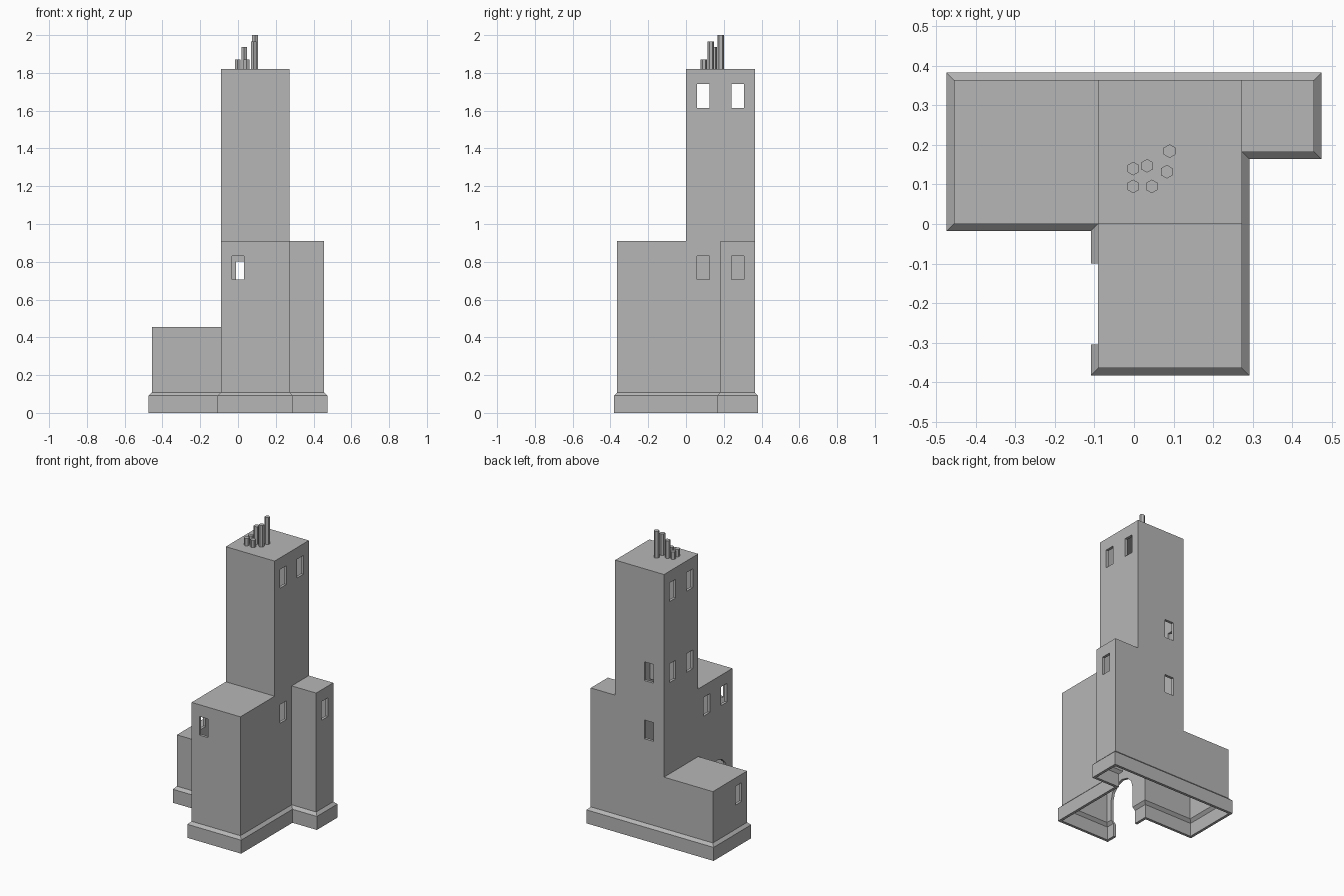
import bpy, bmesh, math
from mathutils import Matrix

if "Cube" in bpy.data.objects:
    bpy.data.objects.remove(bpy.data.objects["Cube"])

U = 0.182          # building module
T = 0.1 * U        # wall thickness and plinth overhang

grey = bpy.data.materials.new("plain_grey")
grey.diffuse_color = (0.47, 0.47, 0.47, 1)
grey.use_nodes = True
grey.node_tree.nodes["Principled BSDF"].inputs["Base Color"].default_value = grey.diffuse_color


def make(name, bm):
    bmesh.ops.recalc_face_normals(bm, faces=bm.faces)
    me = bpy.data.meshes.new(name)
    bm.to_mesh(me)
    bm.free()
    me.materials.append(grey)
    ob = bpy.data.objects.new(name, me)
    bpy.context.collection.objects.link(ob)
    return ob


def loft(bm, rings):
    vs = [[bm.verts.new(p) for p in r] for r in rings]
    n = len(vs[0])
    for a, b in zip(vs, vs[1:]):
        for i in range(n):
            bm.faces.new((a[i], a[(i + 1) % n], b[(i + 1) % n], b[i]))
    bm.faces.new(vs[0])
    bm.faces.new(vs[-1])


def block(name, x0, x1, y0, y1, h, inset=0, floor=0):
    """Box on a wider chamfered plinth."""
    bm = bmesh.new()
    rings = []
    for off, z in ((T, floor), (T, 0.5 * U), (0, 0.6 * U), (0, h * U - inset)):
        o = off - inset
        a, b, c, d = x0 * U - o, x1 * U + o, y0 * U - o, y1 * U + o
        rings.append([(a, c, z), (b, c, z), (b, d, z), (a, d, z)])
    loft(bm, rings)
    return make(name, bm)


def boolean(ob, other, op):
    m = ob.modifiers.new("bool", 'BOOLEAN')
    m.object, m.operation, m.solver = other, op, 'EXACT'
    me = bpy.data.meshes.new_from_object(
        ob.evaluated_get(bpy.context.evaluated_depsgraph_get()))
    ob.modifiers.clear()
    ob.data = me
    bpy.data.objects.remove(other)


# tower, left wing, front wing, right wing (wings run into the tower)
PARTS = [(-0.5, 1.5, 0, 2, 10), (-2.5, 0.4, 0, 2, 2.5),
         (-0.5, 1.5, -2, 1.2, 5), (0.7, 2.5, 1, 2, 5)]


def mass(name, **kw):
    ob = block(name, *PARTS[0], **kw)
    for p in PARTS[1:]:
        boolean(ob, block("wing", *p, **kw), 'UNION')
    return ob


# hollow shell, open underneath
building = mass("building_shell")
boolean(building, mass("hollow", inset=T, floor=-0.2), 'DIFFERENCE')

# window openings: wall centre points and whether the wall faces along x
WINDOWS = [(1.5 * U, y * U, 1.678, True) for y in (0.5, 1.5)]
WINDOWS += [(-0.5 * U, y * U, z, True) for y in (0.5, 1.5) for z in (1.678, 1.132)]
WINDOWS += [(-0.5 * U, y * U, 0.768, True) for y in (-0.5, -1.5)]
WINDOWS += [(1.5 * U, 0.5 * U, 0.768, True), (2.5 * U, 1.5 * U, 0.768, True),
            (-2.5 * U, 0.5 * U, 0.335, True), (0, -2 * U, 0.768, False),
            (0.022, 2 * U, 0.738, False), (0.022, 2 * U, 1.13, False)]
bm = bmesh.new()
for x, y, z, along_x in WINDOWS:
    size = (0.08, 0.066, 0.126) if along_x else (0.066, 0.08, 0.126)
    bmesh.ops.create_cube(bm, size=1, matrix=Matrix.Translation((x, y, z))
                          @ Matrix.Diagonal((*size, 1)))
boolean(building, make("window_cutter", bm), 'DIFFERENCE')

# arched doorway through the left wall of the front wing
yc, r, spring = -0.2025, 0.1025, 0.25
prof = [(yc + r, -0.1)] + [(yc + r * math.cos(math.pi * i / 6),
                           spring + r * math.sin(math.pi * i / 6)) for i in range(7)]
prof.append((yc - r, -0.1))
bm = bmesh.new()
loft(bm, [[(x, y, z) for y, z in prof] for x in (-0.16, -0.05)])
boolean(building, make("door_cutter", bm), 'DIFFERENCE')

# hexagonal chimney pipes on the tower roof
for i, (x, y, top) in enumerate([(-0.002, 0.14, 1.87), (0.033, 0.147, 1.938),
                                 (0.09, 0.184, 2.0), (0.083, 0.132, 1.965),
                                 (-0.002, 0.095, 1.87), (0.045, 0.095, 1.87)]):
    z0 = 10 * U - 0.005
    bm = bmesh.new()
    bmesh.ops.create_cone(bm, cap_ends=True, segments=6, radius1=0.0172, radius2=0.0172,
                          depth=top - z0, matrix=Matrix.Translation((x, y, (top + z0) / 2)))
    make(f"chimney_pipe_{i + 1}", bm)
